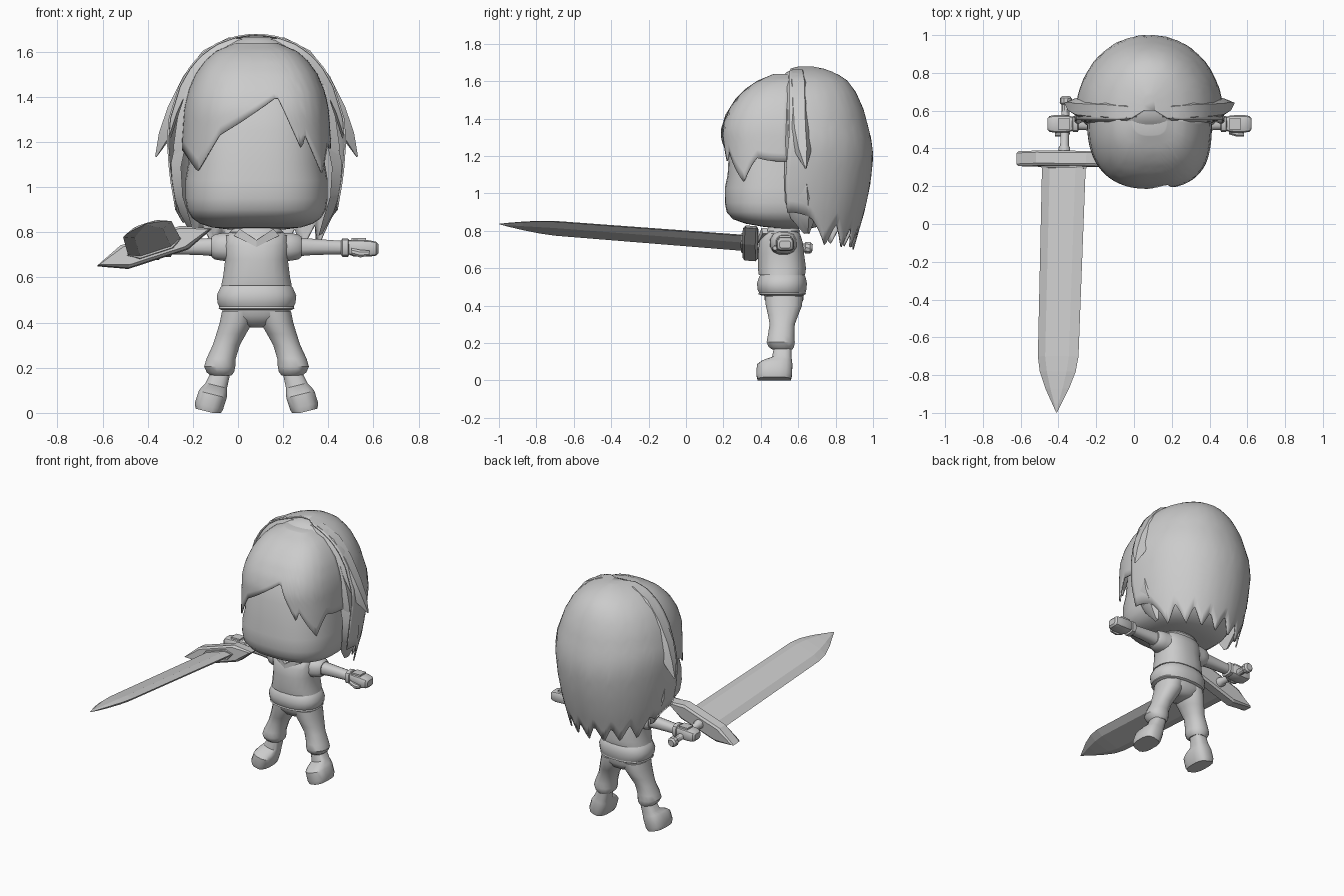
import bpy, bmesh, math
from mathutils import Vector as V

CX = 0.082                                   # centre line of the figure
grey = bpy.data.materials.new("plain_grey")
grey.diffuse_color = (0.6, 0.6, 0.6, 1)


def finish(name, bm):
    bmesh.ops.remove_doubles(bm, verts=bm.verts, dist=1e-5)
    bmesh.ops.recalc_face_normals(bm, faces=bm.faces)
    me = bpy.data.meshes.new(name)
    bm.to_mesh(me)
    bm.free()
    me.materials.append(grey)
    ob = bpy.data.objects.new(name, me)
    bpy.context.collection.objects.link(ob)
    return ob


def skin(name, rings, closed=True, caps=(True, True)):
    """Join rings of points into a surface."""
    bm = bmesh.new()
    rows = [[bm.verts.new(p) for p in r] for r in rings]
    n = len(rows[0])
    for a, b in zip(rows, rows[1:]):
        for i in range(n if closed else n - 1):
            j = (i + 1) % n
            bm.faces.new((a[i], a[j], b[j], b[i]))
    if caps[0]:
        bm.faces.new(rows[0])
    if caps[1]:
        bm.faces.new(rows[-1])
    return finish(name, bm)


def power(v, e):
    return math.copysign(abs(v) ** (2 / e), v)


def oval(c, u, v, n=20, e=2.0):
    """Rounded ring spanned by two half axes."""
    angs = [2 * math.pi * (i + 0.5) / n for i in range(n)]
    return [V(c) + V(u) * power(math.cos(a), e) + V(v) * power(math.sin(a), e) for a in angs]


def stack(name, rows, n=20, e=2.4, side=0, lean=0.0):
    """Upright part from rows (z, offset, half width, front y, back y)."""
    rings = []
    for z, dx, w, yf, yb in rows:
        c = (CX + side * dx, (yf + yb) / 2, z)
        ring = oval(c, (w, 0, 0), (0, (yb - yf) / 2, 0), n, e)
        for p in ring:
            if lean:
                p.z = max(0, p.z + lean * (side * (p.x - CX) - 0.155))
        rings.append(ring)
    return skin(name, rings)


def reach(name, rows, side, n=12, e=2.4):
    """Sideways part from rows (offset, z, half height, y, half depth)."""
    return skin(name, [oval((CX + side * d, y, z), (0, hy, 0), (0, 0, hz), n, e)
                       for d, z, hz, y, hy in rows])


def lerp(table, t):
    """Interpolate the remaining columns of a table on its first column."""
    for a, b in zip(table, table[1:]):
        if t <= b[0]:
            k = max(0, (t - a[0]) / (b[0] - a[0]))
            return [p + (q - p) * k for p, q in zip(a[1:], b[1:])]
    return list(table[-1][1:])


def hair_shell(name, table, hem, top, round_left, round_right, cols, rows=16):
    """Half-round sheet from the crown to a jagged hem; table is (z, half width, edge y, far y)."""
    rings = []
    for r in range(rows + 1):
        t = 1 - math.cos(r / rows * math.pi / 2)
        ring = []
        for c in range(cols + 1):
            a = math.pi * (c / cols - 0.5)
            e = round_left if a < 0 else round_right
            sx, sy = power(math.sin(a), e), power(math.cos(a), e)
            z = top + (lerp(hem, sx)[0] - top) * t
            w, edge, far = lerp(table, z)
            ring.append((CX + w * sx, edge + (far - edge) * sy, z))
        rings.append(ring)
    ob = skin(name, rings, closed=False, caps=(True, False))
    m = ob.modifiers.new("thickness", "SOLIDIFY")
    m.thickness, m.offset = 0.008, 0
    return ob


# Head and neck
stack("head", [(.812, 0, .12, .50, .66), (.822, 0, .20, .41, .71), (.838, 0, .25, .32, .75),
               (.862, 0, .285, .25, .78), (.90, 0, .308, .217, .81), (.95, 0, .316, .207, .83),
               (1.03, 0, .316, .207, .84), (1.1, 0, .304, .222, .84), (1.25, 0, .295, .23, .84),
               (1.45, 0, .25, .31, .80), (1.57, 0, .14, .43, .72)], n=44, e=2.6)
stack("neck", [(.76, 0, .065, .46, .58), (.85, 0, .06, .46, .58)], n=14, e=2)

# Fringe with parted points
hair_shell("fringe",
           [(1.03, .33, .56, .196), (1.2, .326, .56, .192), (1.34, .317, .56, .19),
            (1.42, .30, .56, .215), (1.5, .266, .56, .265), (1.56, .222, .56, .325),
            (1.6, .175, .56, .385), (1.635, .09, .56, .47)],
           [(-1, 1.165), (-.9, 1.12), (-.79, 1.07), (-.5, 1.23), (-.2, 1.29), (.3, 1.40),
            (.61, 1.165), (.66, 1.23), (.88, 1.06), (.96, 1.19), (1, 1.17)], 1.635, 2.5, 3, 72)

# Crown filling the parting
stack("crown", [(1.625, 0, .15, .51, .68), (1.65, 0, .11, .54, .70), (1.664, 0, .06, .57, .70),
                (1.67, 0, .02, .61, .68)], 24, 2.2)

# Back hair with jagged hem
hair_shell("back_hair",
           [(.69, .29, .60, .89), (.8, .322, .57, .92), (.9, .356, .54, .95), (1.05, .382, .53, .982),
            (1.2, .393, .54, .998), (1.3, .386, .55, .985), (1.45, .34, .55, .945),
            (1.54, .288, .55, .905), (1.6, .228, .55, .86), (1.64, .165, .55, .80),
            (1.665, .09, .56, .73), (1.674, .03, .60, .68)],
           [(-1, .9), (-.96, .84), (-.91, .87), (-.84, .72), (-.72, .83), (-.6, .71), (-.45, .81),
            (-.3, .70), (-.12, .81), (.06, .695), (.22, .8), (.38, .70), (.52, .82), (.66, .71),
            (.78, .84), (.89, .72), (.96, .87), (1, .9)], 1.674, 2.1, 2.1, 72, 20)


def lock(name, path, side, deep=.03):
    """Tapered strand; path is (offset, z, front y, back y)."""
    rings = []
    for d, z, yf, yb in path:
        out = V((d * 1.1, 0, max(z - 1.2, 0.02) + .15)).normalized()
        t = min(.03, (yb - yf) * .4)
        mid = V((d, (yf + yb) / 2, z))
        dy = V((0, (yb - yf) * .25, 0))
        inner = deep * min(1, (yb - yf) / .08)
        rings.append([V((CX + side * p.x, p.y, p.z)) for p in
                      (V((d, yf, z)) - out * t, mid - dy + out * t * .6, mid + dy + out * t * .6,
                       V((d, yb, z)) - out * t, mid - out * inner)])
    skin(name, rings)


# Side locks, swept from the parting to points beside the head
for s, tag in ((-1, "left"), (1, "right")):
    lock("outer_lock_" + tag, [(0, 1.64, .56, .60), (.12, 1.645, .54, .65), (.23, 1.588, .535, .665),
                               (.315, 1.475, .54, .667), (.378, 1.345, .55, .668),
                               (.415, 1.235, .58, .668), (.447, 1.135, .635, .645)], s, .04)
    lock("inner_lock_" + tag, [(0, 1.60, .53, .58), (.11, 1.61, .52, .60), (.21, 1.545, .52, .61),
                               (.295, 1.43, .52, .61), (.335, 1.3, .525, .61),
                               (.352, 1.17, .535, .61), (.35, 1.09, .56, .58)], s, .03)
    lock("lower_lock_" + tag, [(.33, 1.25, .53, .66), (.362, 1.1, .525, .68), (.354, .97, .53, .69),
                               (.325, .88, .56, .69), (.285, .79, .63, .66)], s)

# Torso: vest, collar, puffed waist, belt and hips
stack("vest", [(.565, 0, .158, .388, .638), (.60, 0, .15, .383, .643), (.68, 0, .14, .385, .632),
               (.74, 0, .147, .39, .625), (.785, 0, .145, .415, .61), (.81, 0, .10, .45, .59)])
stack("collar", [(.775, 0, .115, .42, .605), (.80, 0, .12, .425, .61), (.822, 0, .10, .445, .60)])
stack("waist_puff", [(.468, 0, .165, .39, .64), (.485, 0, .174, .382, .645), (.52, 0, .178, .378, .648),
                     (.555, 0, .162, .39, .64), (.575, 0, .14, .405, .625)])
stack("belt", [(.455, 0, .155, .40, .63), (.462, 0, .17, .385, .642), (.475, 0, .165, .39, .64)])
stack("hips", [(.378, 0, .025, .48, .58), (.392, 0, .09, .45, .605), (.43, 0, .153, .42, .628),
               (.47, 0, .153, .415, .628)])

for s, tag in ((-1, "left"), (1, "right")):
    # Collar flap
    flap = [(0, .735), (.10, .785), (.075, .815), (0, .765)]
    skin("collar_flap_" + tag, [[(CX + s * x, y + (x * .25), z) for x, z in flap]
                                for y in (.385, .415)])
    # Trouser leg and boot
    stack("leg_" + tag, [(.45, .078, .076, .42, .626), (.40, .09, .074, .425, .622),
                         (.35, .112, .067, .437, .602), (.30, .134, .061, .446, .583),
                         (.24, .157, .066, .436, .58),
                         (.205, .163, .07, .43, .583), (.18, .16, .062, .44, .579),
                         (.165, .158, .046, .46, .569)], 16, 2.2, s)
    stack("boot_" + tag, [(.18, .157, .04, .47, .565), (.115, .178, .048, .46, .565),
                          (.092, .187, .057, .402, .568), (.072, .194, .063, .378, .57),
                          (.015, .211, .063, .375, .568), (-.01, .214, .057, .382, .562)],
          16, 2.8, s, .25)
    # Sleeve, arm, cuff and hand
    reach("sleeve_" + tag, [(.10, .735, .065, .52, .075), (.15, .735, .063, .52, .07),
                            (.185, .735, .057, .525, .06), (.2, .735, .045, .527, .048)], s)
    reach("arm_" + tag, [(.15, .735, .045, .525, .045), (.25, .735, .037, .528, .037),
                         (.39, .732, .03, .53, .032)], s)
    reach("cuff_" + tag, [(.375, .732, .033, .53, .035), (.38, .732, .042, .53, .044),
                          (.405, .732, .042, .53, .044), (.41, .732, .034, .53, .036)], s, 12, 3)
    reach("hand_" + tag, [(.40, .735, .03, .53, .034), (.43, .73, .038, .53, .046),
                          (.50, .728, .037, .53, .048), (.53, .727, .031, .53, .042),
                          (.54, .727, .02, .53, .03)], s, 12, 4)
    reach("hand_plate_" + tag, [(.42, .768, .008, .53, .032), (.485, .768, .008, .53, .032)], s, 4, 9)
    reach("thumb_" + tag, [(.42, .715, .016, .49, .016), (.46, .705, .018, .478, .016),
                           (.50, .708, .012, .475, .012)], s, 8, 2)

# Sword frame: blade direction, rolled width axis and thickness axis
D = V((-.03, -1, .077)).normalized()
roll = math.radians(18)
W = V((math.cos(roll), 0, math.sin(roll)))
W = (W - D * W.dot(D)).normalized()
N = D.cross(W)
ORIGIN = V((-.37, .345, .733))


def hexes(name, rows):
    """Flattened six-sided bar; rows are (distance, half width, flat half width, half thickness)."""
    return skin(name, [[ORIGIN + D * s + W * x + N * y for x, y in
                        ((-w, 0), (-f, -t), (f, -t), (w, 0), (f, t), (-f, t))]
                       for s, w, f, t in rows])


def bar(name, rows, n=10):
    return skin(name, [oval(ORIGIN + D * s, W * r, N * r, n) for s, r in rows])


sword_flat = [
    hexes("blade", [(0, .122, .072, .022), (1.05, .113, .066, .02), (1.13, .10, .055, .018),
                    (1.22, .066, .034, .013), (1.30, .026, .012, .007), (1.348, .002, .001, .001)]),
    hexes("guard", [(-.04, .255, .13, .04), (-.03, .265, .14, .053), (.028, .265, .14, .053),
                    (.04, .255, .13, .042)]),
    hexes("blade_socket", [(.03, .128, .08, .034), (.05, .125, .075, .03)])]
bar("handle", [(-.03, .032), (-.06, .03), (-.07, .023), (-.30, .021)])
bar("pommel", [(-.285, .02), (-.295, .032), (-.32, .032), (-.332, .022)])

# Smooth rounded parts; the blade and guard stay faceted
for ob in bpy.context.scene.objects:
    ob.select_set(ob not in sword_flat)
bpy.context.view_layer.objects.active = bpy.data.objects["head"]
bpy.ops.object.shade_smooth_by_angle(angle=math.radians(35))
